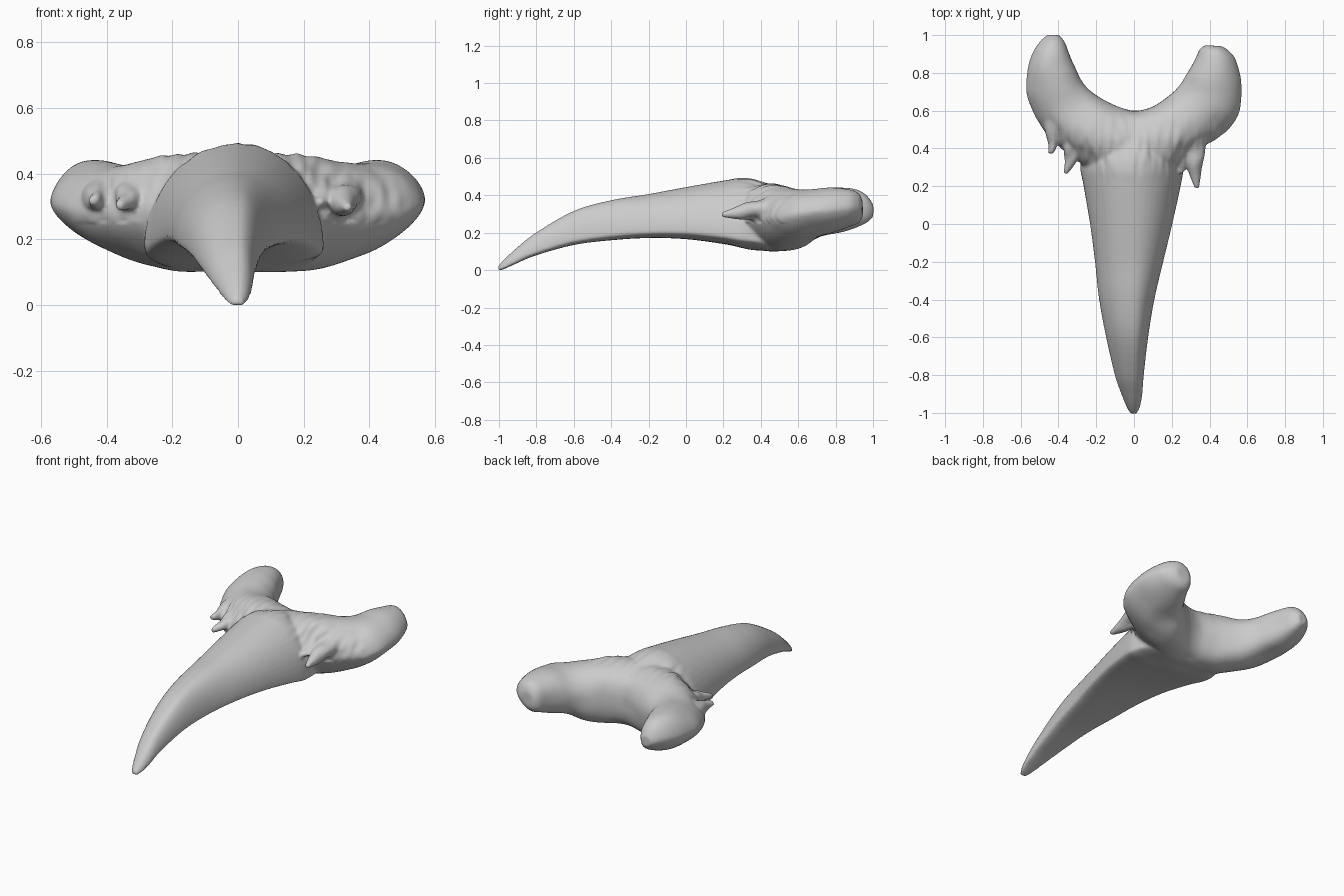
import bpy, bmesh, math
from mathutils import Vector, noise

if "Cube" in bpy.data.objects:
    bpy.data.objects.remove(bpy.data.objects["Cube"])


def spline(rows, steps):
    """Catmull-Rom rows of numbers into a denser list of rows."""
    out = []
    for i in range(len(rows) - 1):
        a, b, c, d = (rows[max(i - 1, 0)], rows[i], rows[i + 1],
                      rows[min(i + 2, len(rows) - 1)])
        for s in range(steps):
            t = s / steps
            out.append([0.5 * (2 * q + (r - p) * t + (2 * p - 5 * q + 4 * r - w) * t * t
                               + (3 * q - p - 3 * r + w) * t ** 3)
                        for p, q, r, w in zip(a, b, c, d)])
    out.append(list(rows[-1]))
    return out


def loft(name, rings):
    """Skin closed rings of points and cap both ends."""
    bm = bmesh.new()
    vr = [[bm.verts.new(p) for p in ring] for ring in rings]
    n = len(vr[0])
    for a, b in zip(vr, vr[1:]):
        for i in range(n):
            j = (i + 1) % n
            bm.faces.new((a[i], a[j], b[j], b[i]))
    bm.faces.new(vr[0])
    bm.faces.new(vr[-1])
    bmesh.ops.recalc_face_normals(bm, faces=bm.faces)
    me = bpy.data.meshes.new(name)
    bm.to_mesh(me)
    bm.free()
    ob = bpy.data.objects.new(name, me)
    bpy.context.collection.objects.link(ob)
    return ob


def power(v, e):
    return math.copysign(abs(v) ** e, v)


N = 48
ANGLES = [2 * math.pi * i / N for i in range(N)]

# Crown: D-shaped sections (y, left width, right width, top z, bottom z)
crown_rows = [
    (-1.006, .018, .014, .018, -.006), (-.97, .040, .032, .058, .005),
    (-.9, .068, .045, .122, .037), (-.8, .102, .052, .200, .078),
    (-.6, .148, .075, .315, .133), (-.4, .185, .108, .372, .158),
    (-.2, .207, .155, .405, .170), (0, .233, .203, .442, .164),
    (.2, .267, .247, .477, .138), (.3, .283, .262, .490, .118),
    (.4, .27, .25, .472, .105), (.5, .21, .20, .435, .10), (.57, .12, .12, .35, .17)]
rings = []
for y, l, r, zt, zb in spline(crown_rows, 5):
    e = 0.14 * (zt - zb)
    ring = []
    for a in ANGLES:
        c, s = math.cos(a), math.sin(a)
        z = zb + e + ((zt - zb - e) * s if s > 0 else -e * abs(s) ** .8)
        ring.append((c * (r if c > 0 else l), y, z))
    rings.append(ring)
crown = loft("crown", rings)

# Root: sections swept lobe to lobe (inner x, y, outer x, y, top z, bottom z)
root_rows = [
    (-.40, 1.0, -.46, 1.0, .35, .28), (-.37, .965, -.50, .965, .40, .25),
    (-.345, .91, -.54, .90, .43, .225), (-.31, .83, -.573, .78, .44, .195),
    (-.27, .75, -.555, .64, .43, .175), (-.20, .685, -.475, .50, .425, .135),
    (-.12, .635, -.35, .37, .45, .105), (-.06, .612, -.17, .25, .46, .10),
    (0, .60, 0, .20, .46, .10),
    (.06, .608, .17, .25, .46, .10), (.12, .63, .35, .39, .45, .105),
    (.19, .68, .48, .485, .43, .125), (.245, .735, .555, .58, .43, .165),
    (.285, .80, .568, .74, .44, .195), (.325, .87, .54, .865, .43, .23),
    (.35, .92, .50, .92, .41, .25), (.375, .942, .465, .942, .37, .28)]
rings = []
for ix, iy, ox, oy, zt, zb in spline(root_rows, 5):
    mid = Vector(((ix + ox) / 2, (iy + oy) / 2, (zt + zb) / 2))
    half = Vector(((ox - ix) / 2, (oy - iy) / 2, 0))
    ring = []
    for a in ANGLES:
        c, s = math.cos(a), math.sin(a)
        # outer edge is pinched thin, underside bulges towards the notch
        height = power(s, 1.25 if c > 0 else .9)
        side = power(c, .95) - (.28 * s * s if s < 0 else .05 * s * s)
        ring.append(mid + half * side + Vector((0, 0, (zt - zb) / 2 * height)))
    rings.append(ring)
root = loft("root", rings)

# Side cusplets: tapering curved horns (x, y, z, radius)
horns = {
    "left_outer_cusplet": [(-.41, .56, .32, .07), (-.425, .46, .325, .042),
                           (-.428, .41, .32, .028), (-.447, .37, .315, .013)],
    "left_inner_cusplet": [(-.29, .50, .33, .08), (-.325, .40, .325, .05),
                           (-.335, .33, .315, .030), (-.362, .265, .30, .013)],
    "right_cusplet": [(.31, .50, .33, .085), (.315, .38, .32, .056),
                      (.322, .28, .305, .036), (.333, .19, .295, .013)],
    "right_small_cusplet": [(.24, .40, .33, .05), (.252, .33, .32, .028),
                            (.252, .265, .31, .010)],
}
cusplets = []
for name, rows in horns.items():
    cusplets.append(loft(name, [
        [(x + r * math.cos(a), y, z + r * math.sin(a)) for a in ANGLES[::3]]
        for x, y, z, r in spline(rows, 5)]))

# Fuse everything into one continuous smooth surface
bpy.ops.object.select_all(action='DESELECT')
for ob in [crown, root] + cusplets:
    ob.select_set(True)
bpy.context.view_layer.objects.active = crown
bpy.ops.object.join()
tooth = crown
tooth.name = "fossil_tooth"
remesh = tooth.modifiers.new("fuse", 'REMESH')
remesh.mode = 'VOXEL'
remesh.voxel_size = 0.008
bpy.ops.object.modifier_apply(modifier=remesh.name)
smooth = tooth.modifiers.new("soften", 'SMOOTH')
smooth.factor = 0.5
smooth.iterations = 8
bpy.ops.object.modifier_apply(modifier=smooth.name)

# Root texture: lengthwise wrinkles near the gum line, gentle lumps on the lobes
me = tooth.data
moves = []
for v in me.vertices:
    x, y, z = v.co
    fade = min(max((y - .2 - .25 * x * x) / .12, 0), 1)
    gum = math.exp(-((y - .38) / .14) ** 2) if z > .25 else 0
    lump = noise.noise(Vector((x * 7, y * 7, z * 7)))
    wrinkle = noise.noise(Vector((x * 28, y * 9, z * 16)))
    moves.append(v.normal * fade * (.007 * lump + .010 * gum * wrinkle))
for v, m in zip(me.vertices, moves):
    v.co += m

# Settle on the ground and shade smooth
low = min(v.co.z for v in me.vertices)
for v in me.vertices:
    v.co.z -= low
for p in me.polygons:
    p.use_smooth = True
